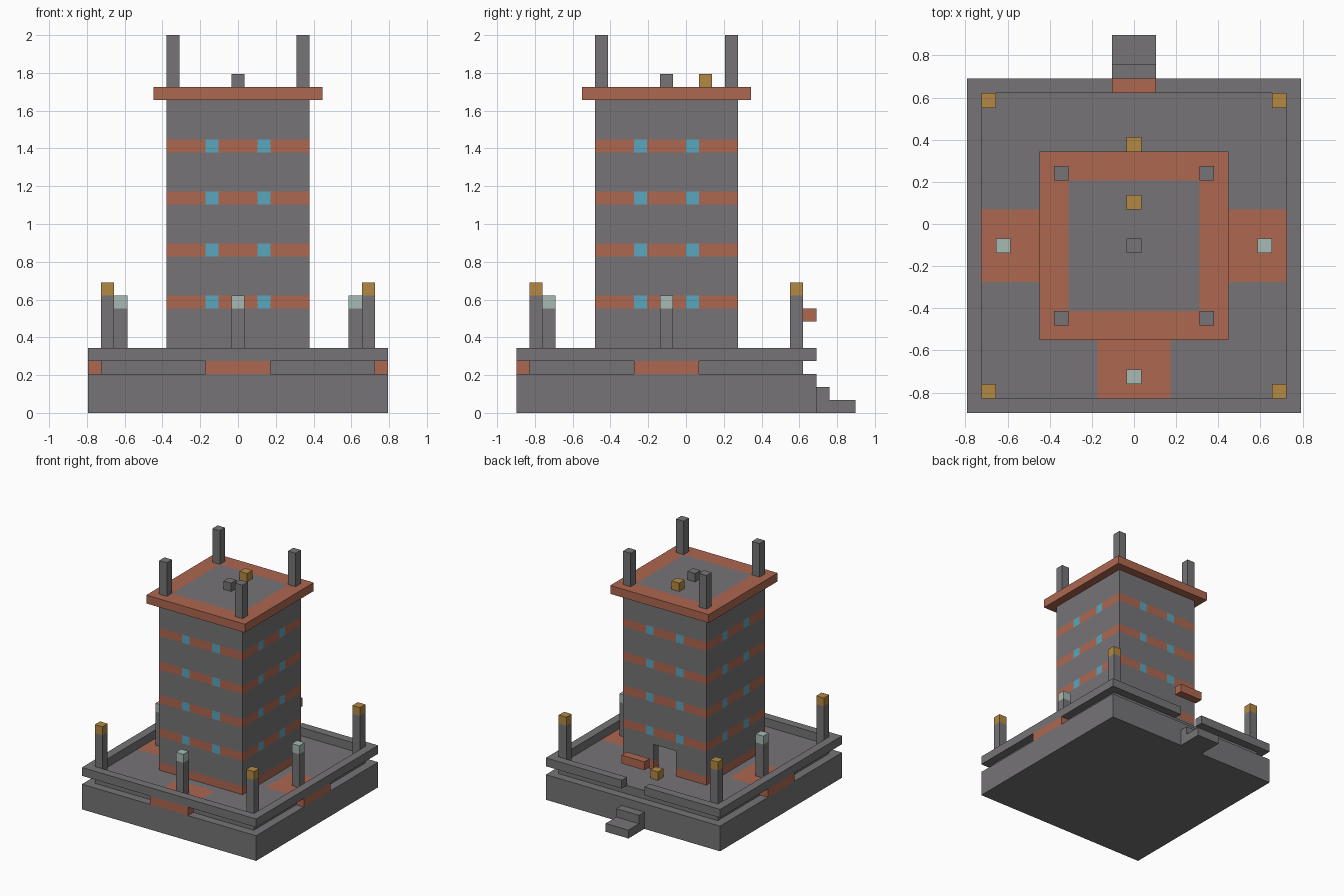
import bpy
import bmesh
from mathutils import Vector

U = 2 / 29  # one block of the building grid

cube = bpy.data.objects.get("Cube")
if cube:
    bpy.data.objects.remove(cube, do_unlink=True)


def make_material(name, rgb):
    mat = bpy.data.materials.new(name)
    mat.use_nodes = True
    colour = (*rgb, 1)
    mat.diffuse_color = colour
    mat.node_tree.nodes["Principled BSDF"].inputs["Base Color"].default_value = colour
    return mat


STONE = make_material("grey stone", (0.18, 0.174, 0.183))
BRICK = make_material("orange brick", (0.42, 0.135, 0.08))
GLASS = make_material("blue glass", (0.10, 0.38, 0.52))
PALE = make_material("pale lantern", (0.39, 0.49, 0.45))
GOLD = make_material("gold lamp", (0.45, 0.25, 0.055))


def block(name, low, high, mats, cuts=((), (), ()), paint=None, drop=None):
    """Box in grid units; cut by planes, faces coloured by paint and removed by drop."""
    low, high = Vector(low), Vector(high)
    bm = bmesh.new()
    bmesh.ops.create_cube(bm, size=1)
    for v in bm.verts:
        v.co = (low + high) / 2 + Vector(a * b for a, b in zip(v.co, high - low))
    for axis, values in enumerate(cuts):
        normal = Vector((axis == 0, axis == 1, axis == 2))
        for value in values:
            bmesh.ops.bisect_plane(bm, geom=bm.verts[:] + bm.edges[:] + bm.faces[:],
                                   plane_co=normal * value, plane_no=normal)
    if drop:
        gone = [f for f in bm.faces if drop(f.calc_center_median(), f.normal)]
        bmesh.ops.delete(bm, geom=gone, context="FACES")
    if paint:
        for f in bm.faces:
            f.material_index = paint(f.calc_center_median(), f.normal)
    bmesh.ops.scale(bm, vec=(U, U, U), verts=bm.verts)
    mesh = bpy.data.meshes.new(name)
    bm.to_mesh(mesh)
    bm.free()
    for mat in mats:
        mesh.materials.append(mat)
    obj = bpy.data.objects.new(name, mesh)
    bpy.context.collection.objects.link(obj)
    return obj


def post(name, x, y, bottom, split, cap):
    """One-block post with a coloured lamp on top, centred on x and y."""
    block(name + "_shaft", (x - .5, y - .5, bottom), (x + .5, y + .5, split), [STONE])
    if cap:
        block(name + "_lamp", (x - .5, y - .5, split), (x + .5, y + .5, split + 1), [cap])


MID = -1.5  # centre of the tower and base along y

# Base and back steps
block("base", (-11.5, -13, 0), (11.5, 10, 3), [STONE])
block("upper_step", (-1.5, 10, 0), (1.5, 11, 2), [STONE])
block("lower_step", (-1.5, 11, 0), (1.5, 13, 1), [STONE])


# Courtyard floor with brick patches on three sides
def floor_paint(c, n):
    side = abs(c.x) > 6.5 and abs(c.y - MID) < 2.5
    front = c.y < -8 and abs(c.x) < 2.5
    return int(side or front)


block("courtyard_floor", (-10.5, -12, 3), (10.5, 9, 4), [STONE, BRICK],
      ((-6.5, -2.5, 2.5, 6.5), (-8, -4, 1), ()), floor_paint)
block("front_ledge", (-2.5, -13, 3), (2.5, -12, 4), [BRICK])

# Parapet, open at the back steps
block("front_parapet", (-11.5, -13, 4), (11.5, -12, 5), [STONE])
for s, side in ((-1, "right"), (1, "left")):
    def span(a, b):
        return min(s * a, s * b), max(s * a, s * b)
    x0, x1 = span(10.5, 11.5)
    block(side + "_parapet", (x0, -12, 4), (x1, 9, 5), [STONE])
    block(side + "_ledge", (x0, -4, 3), (x1, 1, 4), [BRICK])
    x0, x1 = span(1.5, 11.5)
    block(side + "_back_parapet", (x0, 9, 4), (x1, 10, 5), [STONE])
    # Posts on this side
    post(side + "_lantern", s * 9, MID, 4, 8, PALE)
    for t, end in ((-1, "front"), (1, "back")):
        post(f"{end}_{side}_corner_post", s * 10, MID + t * 10, 4, 9, GOLD)
        post(f"{end}_{side}_roof_pillar", s * 5, MID + t * 5, 25, 29, None)
post("front_lantern", 0, -10.5, 4, 8, PALE)


# Tower walls: brick bands every four blocks, windows in the bands, back door
def in_door(c):
    return c.y > 3.9 and abs(c.x) < 1.5 and c.z < 7


def tower_paint(c, n):
    if (c.z % 4) > 1:
        return 0
    across = abs(c.x) if abs(n.y) > .5 else abs(c.y - MID)
    return 2 if c.z > 8 and 1.5 < across < 2.5 else 1


bands = [z + d for z in range(4, 24, 4) for d in (0, 1)][1:]
offsets = (-2.5, -1.5, 1.5, 2.5)
tower = block("tower_walls", (-5.5, -7, 4), (5.5, 4, 24), [STONE, BRICK, GLASS],
              (offsets, [MID + o for o in offsets], bands + [7]), tower_paint,
              lambda c, n: abs(n.z) > .5 or in_door(c))
walls = tower.modifiers.new("wall thickness", "SOLIDIFY")
walls.thickness = U
walls.offset = -1
walls.use_even_offset = True

# Roof slab with stone centre
block("roof", (-6.5, -8, 24), (6.5, 5, 25), [BRICK, STONE],
      ((-4.5, 4.5), (-6, 3), ()),
      lambda c, n: int(n.z > .5 and abs(c.x) < 4.5 and abs(c.y - MID) < 4.5))
block("roof_vent", (-.5, -2, 25), (.5, -1, 26), [STONE])
block("roof_lamp", (-.5, 1, 25), (.5, 2, 26), [GOLD])

# Entrance pieces at the back
block("door_lamp", (-.5, 5, 4), (.5, 6, 5), [GOLD])
block("gate_beam", (-1.5, 9, 7), (1.5, 10, 8), [BRICK])
